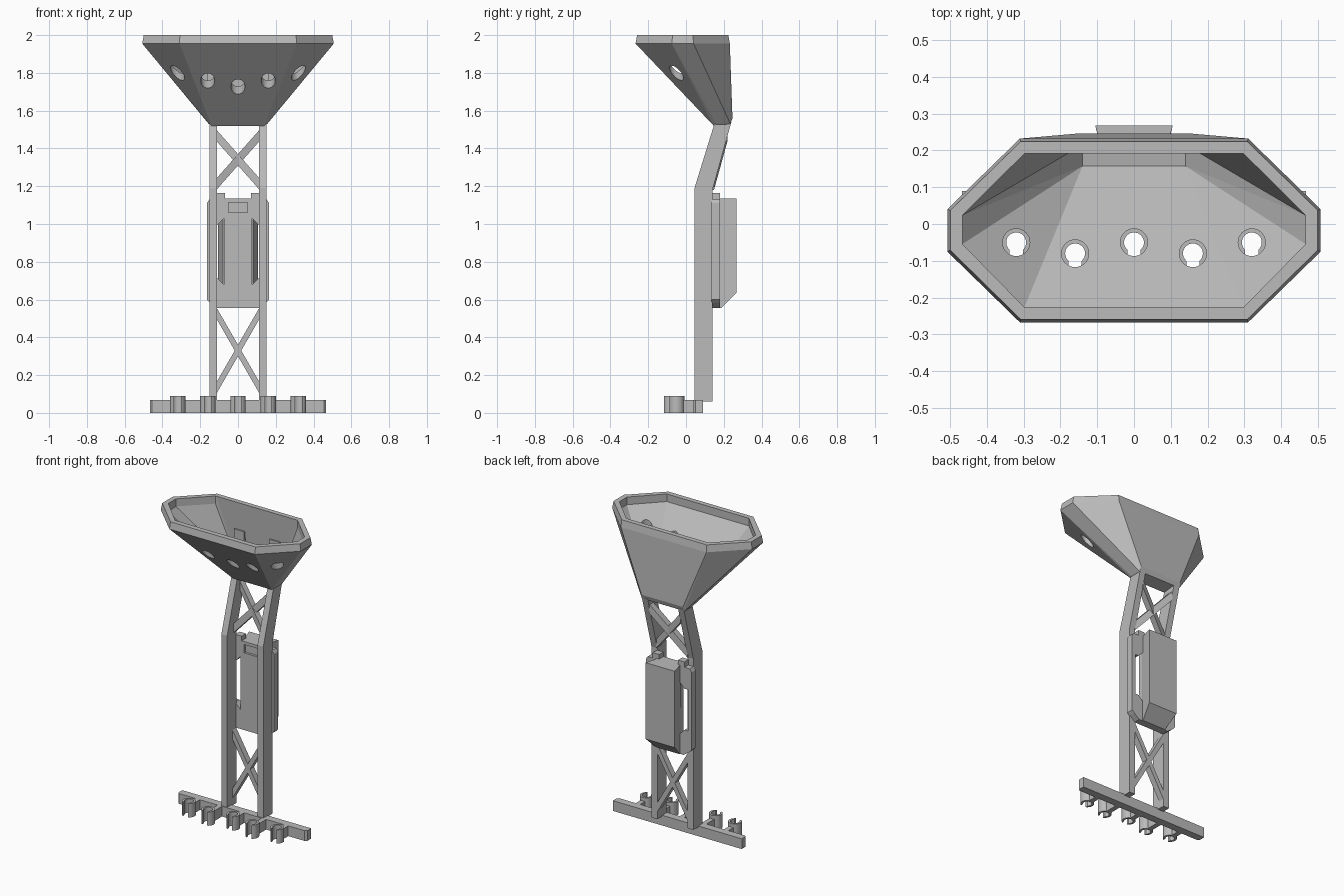
import bpy, bmesh, math
from mathutils import Vector

if "Cube" in bpy.data.objects:
    bpy.data.objects.remove(bpy.data.objects["Cube"])

grey = bpy.data.materials.new("light grey plastic")
grey.use_nodes = True
grey.diffuse_color = (0.5, 0.5, 0.5, 1)
grey.node_tree.nodes["Principled BSDF"].inputs["Base Color"].default_value = (0.5, 0.5, 0.5, 1)


def finish(name, bm):
    bmesh.ops.recalc_face_normals(bm, faces=bm.faces)
    mesh = bpy.data.meshes.new(name)
    bm.to_mesh(mesh)
    bm.free()
    mesh.materials.append(grey)
    ob = bpy.data.objects.new(name, mesh)
    bpy.context.collection.objects.link(ob)
    return ob


def hull(name, points):
    bm = bmesh.new()
    for p in points:
        bm.verts.new(p)
    bmesh.ops.convex_hull(bm, input=bm.verts)
    bmesh.ops.dissolve_limit(bm, angle_limit=0.01, verts=bm.verts, edges=bm.edges)
    return finish(name, bm)


def box(name, x0, x1, y0, y1, z0, z1):
    return hull(name, [(x, y, z) for x in (x0, x1) for y in (y0, y1) for z in (z0, z1)])


def extrude(name, outline, place, offset):
    """Prism from a 2D outline; place maps 2D to 3D."""
    bm = bmesh.new()
    face = bm.faces.new([bm.verts.new(place(u, v)) for u, v in outline])
    out = bmesh.ops.extrude_face_region(bm, geom=[face])["geom"]
    moved = [g for g in out if isinstance(g, bmesh.types.BMVert)]
    bmesh.ops.translate(bm, verts=moved, vec=Vector(offset))
    return finish(name, bm)


def cylinder(name, x, y, r, z0, z1):
    circle = [(x + r * math.cos(a * math.tau / 32), y + r * math.sin(a * math.tau / 32))
              for a in range(32)]
    return extrude(name, circle, lambda u, v: (u, v, z0), (0, 0, z1 - z0))


def cut(target, cutters):
    for c in cutters:
        mod = target.modifiers.new("cut", "BOOLEAN")
        mod.operation, mod.solver, mod.object = "DIFFERENCE", "EXACT", c
    graph = bpy.context.evaluated_depsgraph_get()
    mesh = bpy.data.meshes.new_from_object(target.evaluated_get(graph))
    target.modifiers.clear()
    target.data = mesh
    for c in cutters:
        bpy.data.objects.remove(c)


def octagon(inset, z):
    points = []
    for s in (-1, 1):
        points += [(s * (0.31 - inset * 0.3), -0.267 + inset, z),
                   (s * (0.507 - inset), -0.075 + inset * 0.5, z),
                   (s * (0.507 - inset), 0.04 - inset * 0.4, z),
                   (s * (0.31 - inset * 0.3), 0.232 - inset, z)]
    return points


def both_sides(points):
    return [(s * x, y, z) for s in (-1, 1) for x, y, z in points]


# Hopper: tapered octagonal tray, hollow, with five holes in its sloping wall
sockets = [(-0.32, -0.05), (-0.16, -0.08), (0, -0.05), (0.16, -0.08), (0.32, -0.05)]
foot = [(0.14, 0.147, 1.52), (0.155, 0.16, 1.53), (0.155, 0.235, 1.53), (0.15, 0.246, 1.56)]
hopper = hull("hopper", octagon(0, 1.955) + octagon(0.008, 2.0) + both_sides(foot))
cavity = hull("cavity", octagon(0.041, 1.95) + octagon(0.041, 2.02)
              + both_sides([(0.14, 0.157, 1.55), (0.14, 0.215, 1.56)]))
cut(hopper, [cavity])
cut(hopper, [cylinder("hole_cutter", x, y, 0.037, 1.6, 1.94) for x, y in sockets])

# Mounting pads inside the hopper's back wall
for side, s in (("right", -1), ("left", 1)):
    box(side + "_hopper_pad", s * 0.09, s * 0.165, 0.193, 0.22, 1.62, 1.82)

# Legs: straight below, leaning back at the top
leg_profile = [(0.045, 0.06), (0.14, 0.06), (0.14, 1.18), (0.24, 1.54),
               (0.15, 1.53), (0.045, 1.19)]
for side, x in (("right", -0.152), ("left", 0.11)):
    extrude(side + "_leg", leg_profile, lambda u, v, x=x: (x, u, v), (0.042, 0, 0))


# Crossed braces between the legs
def brace(name, z0, z1, back0, back1, s):
    pts = []
    for x, z, b in ((-s * 0.115, z0, back0), (s * 0.115, z1, back1)):
        pts += [(x, b - d, z + e) for d in (0, 0.04) for e in (-0.03, 0.03)]
    hull(name, pts)


for label, s in (("rising", 1), ("falling", -1)):
    brace("lower_brace_" + label, 0.13, 0.53, 0.14, 0.14, s)
    brace("upper_brace_" + label, 1.21, 1.47, 0.148, 0.22, s)

# Holder plate behind the legs, with a slot beside each leg
half = [(0.11, 0.555), (0.15, 0.585), (0.165, 0.60), (0.165, 1.11), (0.152, 1.13),
        (0.115, 1.13), (0.115, 1.165), (0.068, 1.165), (0.068, 1.135)]
plate = extrude("holder_plate", half + [(-x, z) for x, z in reversed(half)],
                lambda u, v: (u, 0.135, v), (0, 0.045, 0))
slot = [(0.075, 0.68), (0.115, 0.72), (0.14, 0.72), (0.14, 0.99), (0.115, 0.99), (0.075, 1.03)]
cutters = [extrude("slot_cutter", [(s * x, z) for x, z in slot],
                   lambda u, v: (u, 0.1, v), (0, 0.1, 0)) for s in (-1, 1)]
cutters.append(box("notch_cutter", -0.05, 0.05, 0.12, 0.15, 1.06, 1.115))
cut(plate, cutters)

# Box on the holder, widening backwards with a sloping underside
hull("holder_box", both_sides([(0.08, 0.17, 0.555), (0.085, 0.185, 0.555), (0.105, 0.267, 0.635),
                               (0.105, 0.267, 1.135), (0.08, 0.17, 1.135)]))

# Bottom rail with bevelled ends
hull("rail", both_sides([(x, y, z) for z in (0, 0.067)
                         for x, y in ((0.455, 0.04), (0.467, 0.05), (0.467, 0.09))]))

# Open ring clips on the rail, each with a stem
for i, (x, y) in enumerate(sockets):
    clip = cylinder(f"clip_{i + 1}", x, y, 0.041, 0, 0.09)
    cut(clip, [cylinder("bore_cutter", x, y, 0.027, -0.05, 0.15),
               box("gap_cutter", x - 0.018, x + 0.018, y - 0.08, y - 0.01, -0.06, 0.16)])
    box(f"clip_stem_{i + 1}", x - 0.016, x + 0.016, y + 0.032, 0.05, 0, 0.067)
